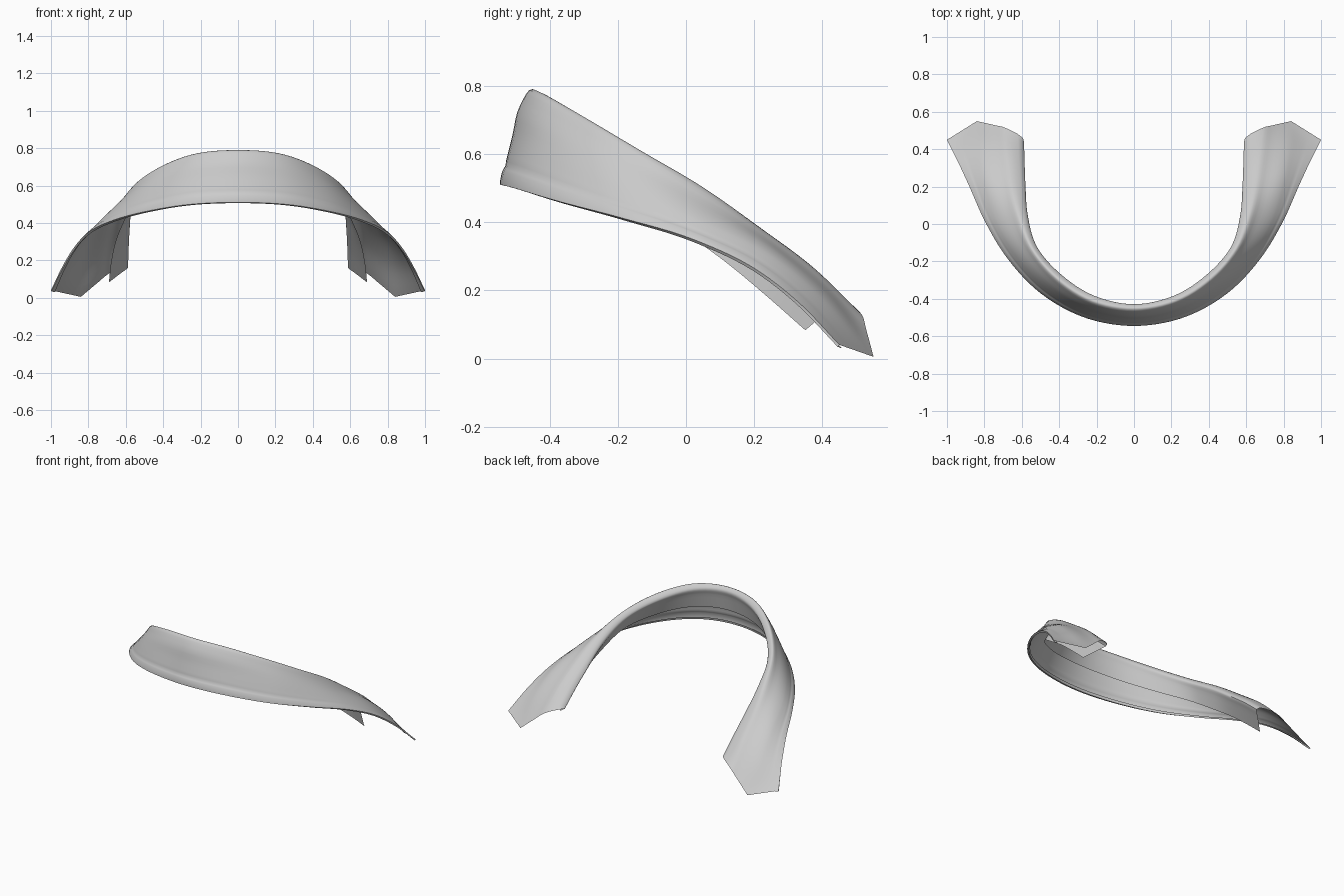
import bpy, bmesh
from mathutils import Vector as V

if "Cube" in bpy.data.objects:
    bpy.data.objects.remove(bpy.data.objects["Cube"])

# Rails running from the front centre to the right-hand end
LIP = [(0, -.545, .51), (.25, -.505, .50), (.5, -.37, .46), (.68, -.18, .41),
       (.80, .02, .35), (.88, .2, .265), (.94, .33, .165), (1.0, .45, .04)]
MID = [(0, -.51, .65), (.245, -.465, .635), (.475, -.33, .575), (.635, -.15, .495),
       (.735, .03, .415), (.795, .24, .315), (.825, .40, .185), (.84, .55, .005)]
CROWN = [(0, -.45, .79), (.22, -.41, .772), (.41, -.29, .703), (.545, -.13, .608),
         (.615, .05, .502), (.65, .22, .382), (.67, .37, .27), (.69, .515, .13)]
INNER = [(0, -.43, .77), (.21, -.385, .745), (.39, -.27, .67), (.52, -.12, .575),
         (.57, .06, .46), (.58, .20, .355), (.585, .33, .255), (.588, .44, .16)]
FLAP = [(0, -.46, .63), (.23, -.42, .61), (.43, -.30, .55), (.57, -.15, .47),
        (.63, 0, .367), (.66, .12, .28), (.68, .24, .18), (.69, .35, .083)]


def spline(pts, n):
    """Smooth curve through points with n steps per span."""
    p = [V(q) for q in pts]
    h = [max((b - a).length, 1e-5) for a, b in zip(p, p[1:])]
    s = [(b - a) / d for a, b, d in zip(p, p[1:], h)]
    m = [s[0]] + [(s[i] * h[i + 1] + s[i + 1] * h[i]) / (h[i] + h[i + 1])
                  for i in range(len(s) - 1)] + [s[-1]]
    out = []
    for i, d in enumerate(h):
        for k in range(n):
            t = k / n
            out.append(p[i] * (2*t**3 - 3*t*t + 1) + m[i] * d * (t**3 - 2*t*t + t)
                       + p[i+1] * (3*t*t - 2*t**3) + m[i+1] * d * (t**3 - t*t))
    return out + [p[-1]]


def rail(pts, n=6):
    """Rail with a mirrored lead-in so it crosses the centre squarely."""
    x, y, z = pts[1]
    return spline([(-x, y, z)] + pts, n)[n:]


rails = [rail(r) for r in (LIP, MID, CROWN, INNER, FLAP)]
count = len(rails[0])
bm = bmesh.new()
rows = []
for i in range(count):
    lip, mid, crown, inner, flap = (r[i] for r in rails)
    a, b = max(i - 1, 0), min(i + 1, count - 1)

    def outward(r, across):
        return (rails[r][b] - rails[r][a]).cross(across).normalized()

    n1, n2 = outward(0, mid - lip), outward(1, crown - mid)
    t = i / (count - 1)
    fade = 1 - t
    # Rolled lip with a shallow groove above it
    depth = .008 + .008 * fade
    edge = [lip.lerp(mid, .12) - n1 * depth, lip - n1 * depth, lip,
            lip.lerp(mid, .08) + n1 * .003 * fade,
            lip.lerp(mid, .26) + n1 * .004 * fade,
            lip.lerp(mid, .32) + n1 * .002 * fade,
            lip.lerp(mid, .40) - n1 * .002 * fade]
    # Outer wall, rounded crown and hanging inner flap
    upper = mid.lerp(crown, .62) + n2 * (.015 - .02 * min(t * 1.6, 1 - t * .3, .7))
    under = inner.lerp(flap, .3)
    start = lip.lerp(mid, .48)
    top = [mid, upper, crown, inner, under, flap]
    if i == count - 1:  # pointed corner at the tip
        body = spline([start, mid], 4)[:-1] + spline(top, 4)
    else:
        body = spline([start] + top, 4)
    rows.append([bm.verts.new(p) for p in edge + body])

for v in rows[0]:
    v.co.x = 0
for r, q in zip(rows, rows[1:]):
    for j in range(len(r) - 1):
        bm.faces.new((r[j], q[j], q[j + 1], r[j + 1]))

mesh = bpy.data.meshes.new("collar_band")
bm.to_mesh(mesh)
bm.free()
band = bpy.data.objects.new("collar_band", mesh)
bpy.context.collection.objects.link(band)
bpy.context.view_layer.objects.active = band
band.select_set(True)

# Left half
mirror = band.modifiers.new("mirror", 'MIRROR')
mirror.use_clip = True
bpy.ops.object.shade_smooth_by_angle(angle=.9)
